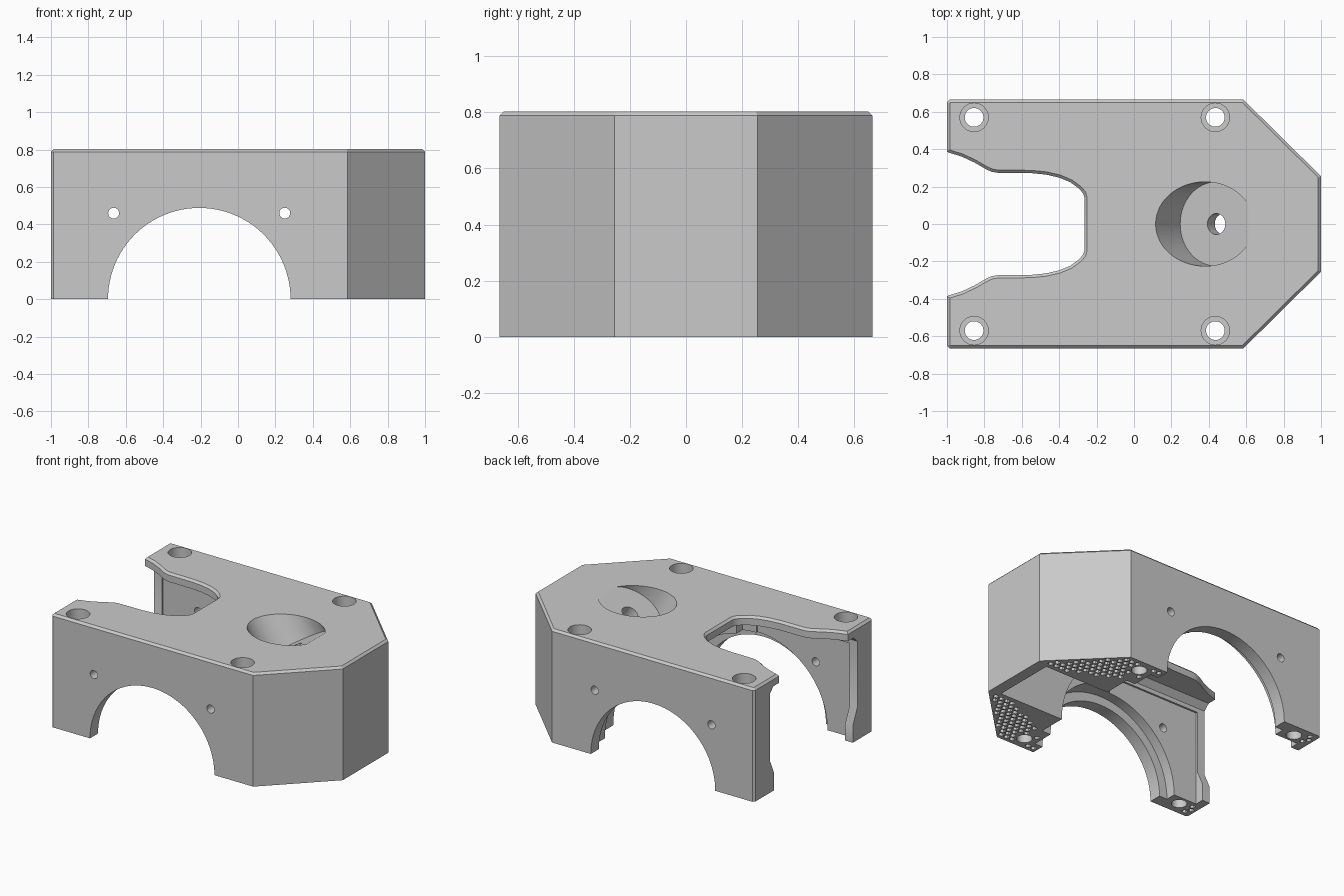
import bpy, bmesh, math
from mathutils import Matrix, Vector

cube = bpy.data.objects.get("Cube")
if cube:
    bpy.data.objects.remove(cube, do_unlink=True)

grey = bpy.data.materials.new("plain grey")
grey.use_nodes = True
grey.diffuse_color = (0.59, 0.59, 0.59, 1)
grey.node_tree.nodes["Principled BSDF"].inputs["Base Color"].default_value = grey.diffuse_color


def make_object(name, bm):
    bmesh.ops.recalc_face_normals(bm, faces=bm.faces)
    mesh = bpy.data.meshes.new(name)
    bm.to_mesh(mesh)
    bm.free()
    obj = bpy.data.objects.new(name, mesh)
    bpy.context.collection.objects.link(obj)
    mesh.materials.append(grey)
    return obj


def prism(points, offset):
    """Closed prism from a list of 3D points swept along an offset."""
    bm = bmesh.new()
    face = bm.faces.new([bm.verts.new(p) for p in points])
    moved = bmesh.ops.extrude_face_region(bm, geom=[face])["geom"]
    bmesh.ops.translate(bm, vec=offset, verts=[v for v in moved if isinstance(v, bmesh.types.BMVert)])
    return bm


def add_cylinder(bm, centre, axis, radius, length, sides=64):
    turn = Vector(axis).to_track_quat("Z", "Y").to_matrix().to_4x4()
    bmesh.ops.create_cone(bm, cap_ends=True, segments=sides, radius1=radius, radius2=radius,
                          depth=length, matrix=Matrix.Translation(centre) @ turn)


def cut(body, name, bm):
    cutter = make_object(name, bm)
    cutter.hide_render = True
    mod = body.modifiers.new(name, "BOOLEAN")
    mod.operation, mod.solver, mod.object = "DIFFERENCE", "EXACT", cutter
    bpy.context.view_layer.objects.active = body
    bpy.ops.object.modifier_apply(modifier=name)
    bpy.data.objects.remove(cutter, do_unlink=True)


def cut_cylinder(body, name, *spec):
    bm = bmesh.new()
    add_cylinder(bm, *spec)
    cut(body, name, bm)


def cut_passage(body, name, side, start, end):
    """Passage along x whose section is mirrored left to right."""
    section = side + [(-y, z) for y, z in reversed(side)]
    cut(body, name, prism([(start, y, z) for y, z in section], (end - start, 0, 0)))


# Body outline with the open slot at one end and a chamfered top edge
half = [(1, .255), (.585, .665), (-.987, .665), (-1, .652), (-1, .385), (-.92, .36), (-.85, .327),
        (-.79, .292), (-.76, .279), (-.73, .274), (-.55, .272), (-.47, .264), (-.4, .248),
        (-.34, .223), (-.295, .19), (-.273, .165), (-.265, .14)]
outline = half + [(x, -y) for x, y in reversed(half)]
HEIGHT = .803
bm = prism([(x, y, 0) for x, y in outline], (0, 0, HEIGHT))
rim = [e for e in bm.edges if all(v.co.z > HEIGHT - .01 for v in e.verts)]
bmesh.ops.bevel(bm, geom=rim, offset=.015, segments=1, affect="EDGES")
body = make_object("housing", bm)

# Inner space: flared end posts, then a slightly wider recess behind them
posts = [(.44, -.1), (.44, .12), (.49, .23), (.49, .7), (.45, .74)]
cut_passage(body, "inner_space", posts, -1.1, -.1)
cut_passage(body, "wall_recess", [(.503, -.1), (.503, .67)], -.94, -.21)

# Arch through both walls, widening in steps towards the inside
for radius, width in ((.488, 2), (.55, 1.15), (.62, .84)):
    cut_cylinder(body, "arch", (-.207, 0, 0), (0, 1, 0), radius, width, 96)

# Underside pocket with a ceiling parallel to the tilted bore floor
TILT = math.radians(31)
slope = math.tan(TILT)
floor = Vector((.44, 0, .7))
under = floor.z - .09
ROOF = .73
pocket = [(.2, -.1), (.92, -.1), (.92, ROOF), (floor.x + (ROOF - under) / slope, ROOF),
          (.2, under + (.2 - floor.x) * slope)]
cut(body, "underside_pocket", prism([(x, -.225, z) for x, z in pocket], (0, .45, 0)))

# Tilted round bore with a small hole through its floor
axis = Vector((-math.sin(TILT), 0, math.cos(TILT)))
cut_cylinder(body, "tilted_bore", floor + axis * .3, axis, .225, .6, 96)
cut_cylinder(body, "cable_hole", floor, axis, .056, .4, 32)

# Four counterbored screw holes
bolts = [(x, y) for x in (-.855, .435) for y in (-.57, .57)]
for x, y in bolts:
    cut_cylinder(body, "screw_hole", (x, y, .4), (0, 0, 1), .05, 2, 32)
    cut_cylinder(body, "counterbore", (x, y, HEIGHT), (0, 0, 1), .076, .21, 32)

# Cross pins through the side walls
for x in (-.665, .25):
    cut_cylinder(body, "pin_hole", (x, 0, .46), (0, 1, 0), .029, 2, 24)


# Honeycomb of small dimples under the feet and the nose
def has_dimple(x, y):
    y = abs(y)
    if min(math.hypot(x - a, y - abs(b)) for a, b in bolts) < .073:
        return False
    foot = -.975 < x < -.78 and .525 < y < .645
    nose = .25 < y < .645 and x < .975 and x + y < 1.225 and y > .4 - .47 * (x - .49)
    return foot or nose and (x > .46 or x > .37 and y > .5 or x > .31 and y > .6)


bm = bmesh.new()
STEP = .045
for row in range(-16, 17):
    for column in range(-23, 24):
        x, y = (column + row % 2 / 2) * STEP, row * STEP * .866
        if has_dimple(x, y):
            add_cylinder(bm, (x, y, 0), (0, 0, 1), .019, .08, 6)
cut(body, "dimples", bm)

# Smooth the round walls, keep the corners sharp
for other in bpy.context.selected_objects:
    other.select_set(False)
body.select_set(True)
bpy.context.view_layer.objects.active = body
bpy.ops.object.shade_smooth_by_angle(angle=math.radians(25))
